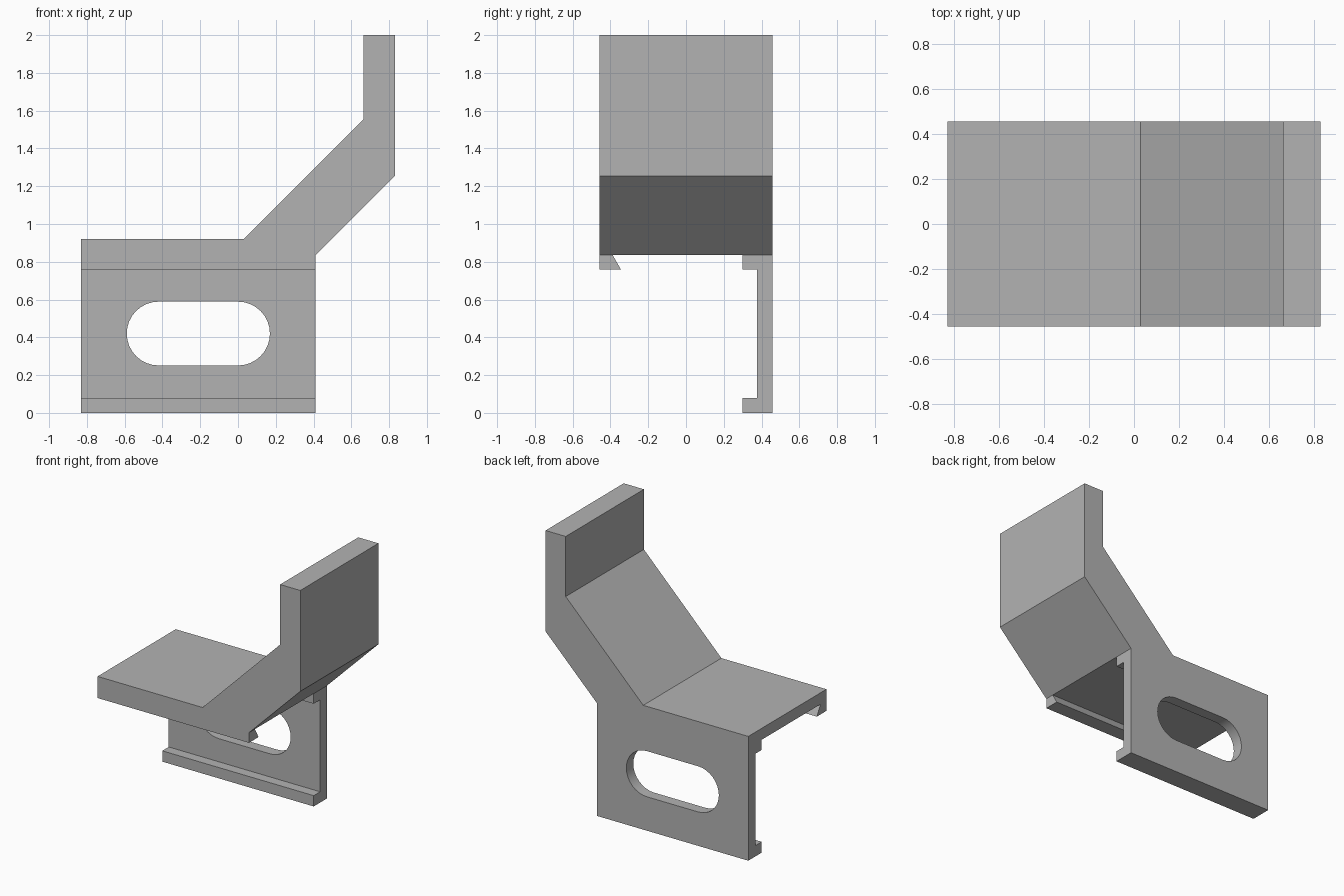
import bpy, bmesh, math
from mathutils import Vector

cube = bpy.data.objects.get("Cube")
if cube:
    bpy.data.objects.remove(cube, do_unlink=True)

GREY = (0.45, 0.45, 0.45, 1)
mat = bpy.data.materials.new("plain grey")
mat.use_nodes = True
mat.diffuse_color = GREY
mat.node_tree.nodes["Principled BSDF"].inputs["Base Color"].default_value = GREY

LEFT, RIGHT = -0.83, 0.41     # ends of the clip along x
HALF = 0.457                  # half depth along y


def extrude_profile(name, points, axis, start, end):
    """Extrude a closed outline along x (points are y, z) or y (points are x, z)."""
    bm = bmesh.new()
    verts = [bm.verts.new((start, a, b) if axis == "x" else (a, start, b)) for a, b in points]
    face = bm.faces.new(verts)
    new = bmesh.ops.extrude_face_region(bm, geom=[face])["geom"]
    move = Vector((end - start, 0, 0) if axis == "x" else (0, end - start, 0))
    bmesh.ops.translate(bm, vec=move, verts=[g for g in new if isinstance(g, bmesh.types.BMVert)])
    bmesh.ops.recalc_face_normals(bm, faces=bm.faces)
    mesh = bpy.data.meshes.new(name)
    bm.to_mesh(mesh)
    bm.free()
    mesh.materials.append(mat)
    obj = bpy.data.objects.new(name, mesh)
    bpy.context.collection.objects.link(obj)
    return obj


def combine(target, tool, operation):
    """Apply a boolean and remove the tool."""
    mod = target.modifiers.new(operation.lower(), "BOOLEAN")
    mod.operation, mod.solver, mod.object = operation, "EXACT", tool
    bpy.context.view_layer.objects.active = target
    bpy.ops.object.modifier_apply(modifier=mod.name)
    bpy.data.objects.remove(tool, do_unlink=True)


# Clip: top plate, front hook, back wall with upper and lower lips
bracket = extrude_profile("clip_bracket", [
    (-HALF, 0.92), (-HALF, 0.76), (-0.345, 0.76), (-0.388, 0.835),
    (0.3, 0.835), (0.3, 0.76), (0.375, 0.76), (0.375, 0.08),
    (0.3, 0.08), (0.3, 0), (HALF, 0), (HALF, 0.92)], "x", LEFT, RIGHT)

# Sloping arm with upright end
arm = extrude_profile("arm", [
    (0.03, 0.92), (RIGHT, 0.835), (0.83, 1.253), (0.83, 2),
    (0.665, 2), (0.665, 1.555)], "y", -HALF, HALF)
combine(bracket, arm, "UNION")

# Rounded slot through the back wall
radius, steps = 0.169, 16
outline = []
for centre, turn in ((0.0, -math.pi / 2), (-0.42, math.pi / 2)):
    for i in range(steps + 1):
        a = turn + math.pi * i / steps
        outline.append((centre + radius * math.cos(a), 0.42 + radius * math.sin(a)))
combine(bracket, extrude_profile("slot_cutter", outline, "y", 0.2, 0.6), "DIFFERENCE")

bpy.ops.object.select_all(action="DESELECT")
bracket.select_set(True)
bpy.context.view_layer.objects.active = bracket
bpy.ops.object.shade_smooth_by_angle(angle=math.radians(25))
